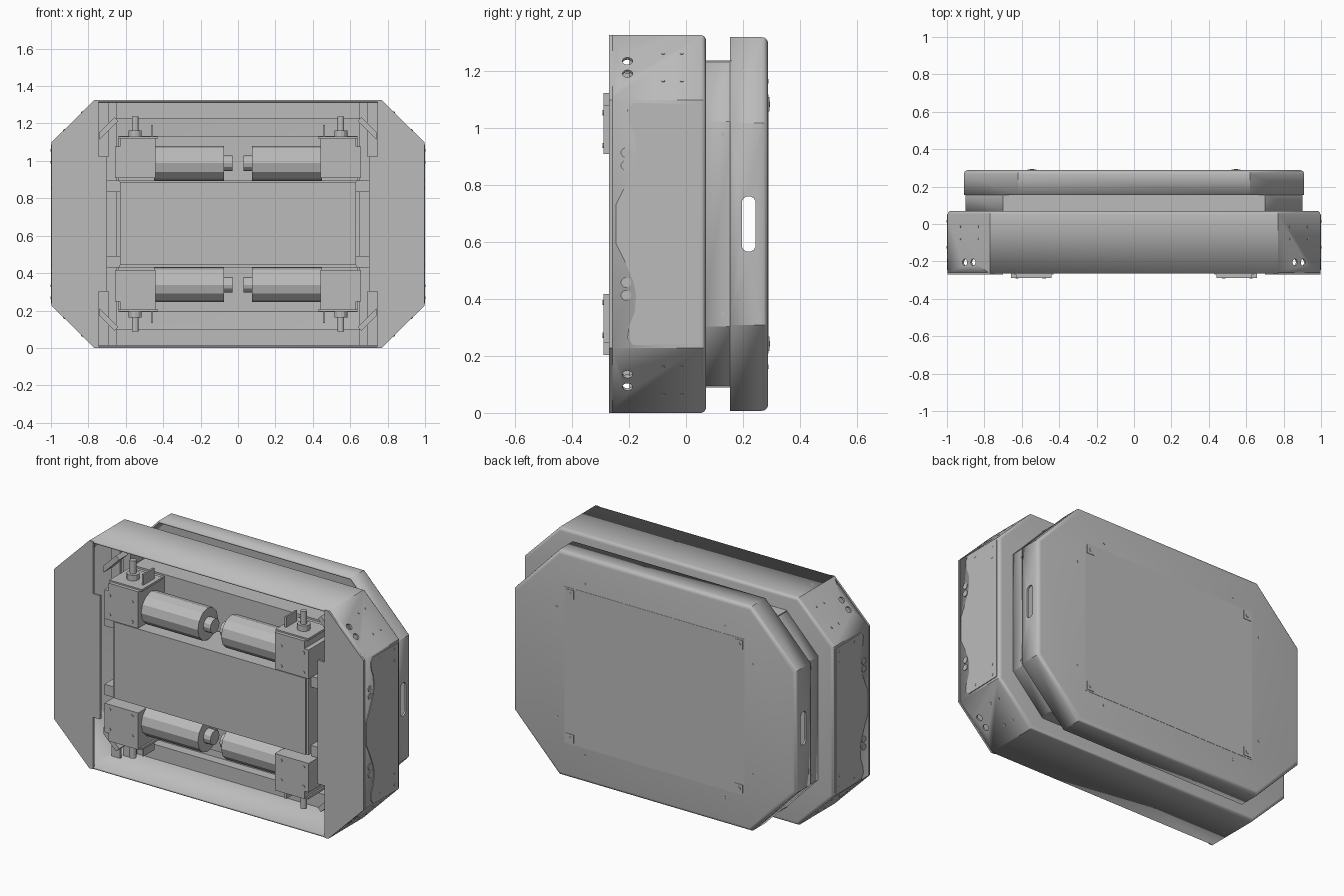
import bpy, bmesh, math
from mathutils import Vector, Matrix

if "Cube" in bpy.data.objects:
    bpy.data.objects.remove(bpy.data.objects["Cube"], do_unlink=True)

H = 0.6625  # half height: parts are laid out about the middle, then lifted by H

grey = bpy.data.materials.new("plain_grey")
grey.use_nodes = True
GREY = (0.5, 0.5, 0.5, 1)
grey.diffuse_color = GREY
grey.node_tree.nodes["Principled BSDF"].inputs["Base Color"].default_value = GREY


def finish(name, bm):
    me = bpy.data.meshes.new(name)
    bmesh.ops.recalc_face_normals(bm, faces=bm.faces) if all(e.is_manifold for e in bm.edges) else None
    bm.to_mesh(me)
    bm.free()
    ob = bpy.data.objects.new(name, me)
    ob.location.z = H
    me.materials.append(grey)
    bpy.context.collection.objects.link(ob)
    return ob


def prism_mesh(pts, axis, lo, hi):
    """Extrude a 2D outline: (x, z) along y, or (y, z) along x."""
    bm = bmesh.new()
    place = (lambda p: (p[0], lo, p[1])) if axis == "y" else (lambda p: (lo, p[0], p[1]))
    face = bm.faces.new([bm.verts.new(place(p)) for p in pts])
    ext = bmesh.ops.extrude_face_region(bm, geom=[face])
    step = Vector((0, hi - lo, 0)) if axis == "y" else Vector((hi - lo, 0, 0))
    bmesh.ops.translate(bm, vec=step, verts=[v for v in ext["geom"] if isinstance(v, bmesh.types.BMVert)])
    bmesh.ops.recalc_face_normals(bm, faces=bm.faces)
    return bm


def prism(name, pts, axis, lo, hi):
    return finish(name, prism_mesh(pts, axis, lo, hi))


def box(name, x, y, z):
    pts = [(x[0], z[0]), (x[1], z[0]), (x[1], z[1]), (x[0], z[1])]
    return prism(name, pts, "y", y[0], y[1])


def flip(r, s):
    return sorted((r[0] * s, r[1] * s))


def corner_boxes(name, x, y, z):
    """One box in each of the four corners."""
    for side, sx in (("left", 1), ("right", -1)):
        for row, sz in (("upper", 1), ("lower", -1)):
            box(f"{row}_{side}_{name}", flip(x, sx), y, flip(z, sz))


def rods(name, items, sides=12):
    """Round rods given as (start, end, radius), all in one object."""
    bm = bmesh.new()
    for a, b, r in items:
        a, b = Vector(a), Vector(b)
        rot = (b - a).to_track_quat("Z", "Y").to_matrix().to_4x4()
        bmesh.ops.create_cone(bm, cap_ends=True, segments=sides, radius1=r, radius2=r,
                              depth=(b - a).length, matrix=Matrix.Translation((a + b) / 2) @ rot)
    return finish(name, bm)


def octagon(x, z, cx, cz):
    q = [(x, cz), (cx, z)]
    return q + [(-a, b) for a, b in q[::-1]] + [(-a, -b) for a, b in q] + [(a, -b) for a, b in q[::-1]]


def tray(name, outline, y_open, y_closed, wall, rounding):
    """Sheet-metal tray with a rounded rim around its closed side."""
    bm = prism_mesh(outline, "y", y_open, y_closed)
    at = lambda e, y: all(abs(v.co.y - y) < 1e-5 for v in e.verts)
    bmesh.ops.bevel(bm, geom=[e for e in bm.edges if at(e, y_closed)], offset=rounding,
                    segments=4, profile=0.5, affect="EDGES")
    bmesh.ops.delete(bm, geom=[f for f in bm.faces if at(f, y_open)], context="FACES")
    ob = finish(name, bm)
    mod = ob.modifiers.new("sheet", "SOLIDIFY")
    mod.thickness, mod.offset = wall, -1
    bpy.ops.object.select_all(action="DESELECT")
    ob.select_set(True)
    bpy.context.view_layer.objects.active = ob
    bpy.ops.object.shade_smooth_by_angle(angle=math.radians(30))
    return ob


def cut(ob, cutter):
    mod = ob.modifiers.new("cut", "BOOLEAN")
    mod.operation, mod.object, mod.solver = "DIFFERENCE", cutter, "EXACT"
    cutter.hide_render = True
    cutter.display_type = "WIRE"
    cutter.hide_set(True)


SIGNS = [(sx, sz) for sx in (1, -1) for sz in (1, -1)]

# Main shell, open to the front, with cable holes in the slanted corners
shell = tray("main_shell", octagon(0.996, H, 0.77, 0.435), -0.265, 0.07, 0.012, 0.018)
holes = []
for sx, sz in SIGNS:
    for t in (-0.022, 0.022):
        c = Vector((sx * (0.883 - t), -0.205, sz * (0.55 + t)))
        d = Vector((sx, 0, sz)) * 0.05
        holes.append((c - d, c + d, 0.018))
cut(shell, rods("cable_hole_cutter", holes, 16))

# Front cover plates on both sides, notched at their inner ends
half = [(0.70, 0.36), (0.745, 0.36), (0.745, H), (0.77, H), (0.998, 0.435)]
for side, sx in (("left", 1), ("right", -1)):
    pts = [(sx * x, z) for x, z in half] + [(sx * x, -z) for x, z in half[::-1]]
    prism(f"{side}_front_cover", pts, "y", -0.27, -0.258)

# Side panels with a wavy front edge
wave = [(0.05, 0.42), (-0.185, 0.425), (-0.205, 0.40), (-0.20, 0.36), (-0.18, 0.31),
        (-0.175, 0.25), (-0.185, 0.20), (-0.215, 0.13), (-0.245, 0.07)]
for side, sx in (("left", 1), ("right", -1)):
    pts = wave + [(y, -z) for y, z in wave[::-1]]
    prism(f"{side}_side_panel", pts, "x", sx * 0.994, sx * 1.0)

# Neck joining the main shell to the rear cover
tray("neck", octagon(0.9, 0.568, 0.70, 0.36), 0.06, 0.17, 0.01, 0.004)
for row, sz in (("upper", 1), ("lower", -1)):
    box(f"{row}_neck_plate", (-0.70, 0.70), (0.06, 0.16), flip((0.56, 0.573), sz))

# Rear cover with a hand slot through both sides
rear = tray("rear_cover", octagon(0.91, 0.655, 0.62, 0.355), 0.155, 0.288, 0.012, 0.022)
slot = [(0.22 + 0.025 * math.cos(a), math.copysign(0.073, math.sin(a)) + 0.025 * math.sin(a))
        for a in [math.radians(15 + 30 * i) for i in range(12)]]
cut(rear, prism("hand_slot_cutter", slot, "x", -1.1, 1.1))

# Rear hatch with square catches
box("rear_hatch", (-0.58, 0.58), (0.286, 0.2895), (-0.455, 0.455))
corner_boxes("hatch_catch", (0.52, 0.57), (0.288, 0.292), (0.395, 0.445))
rods("hatch_catch_screws", [((sx * 0.545, 0.29, sz * 0.42), (sx * 0.545, 0.294, sz * 0.42), 0.01)
                            for sx, sz in SIGNS])

# Central battery box and its side supports
box("battery_box", (-0.63, 0.63), (-0.25, 0.055), (-0.22, 0.225))
box("battery_lid", (-0.615, 0.615), (-0.257, -0.249), (-0.22, 0.225))
corner_boxes("support_block", (0.63, 0.70), (-0.23, -0.14), (0.17, 0.232))

# Inner frame: side rails, edge strips, motor mounting plates
for side, sx in (("left", 1), ("right", -1)):
    box(f"{side}_rail", flip((0.65, 0.70), sx), (-0.06, 0.055), (-0.65, 0.65))
for row, sz in (("upper", 1), ("lower", -1)):
    box(f"{row}_frame_strip", (-0.65, 0.65), (0.0, 0.055), flip((0.565, 0.65), sz))
    box(f"{row}_motor_plate", (-0.64, 0.64), (-0.05, 0.055), flip((0.23, 0.47), sz))
corner_boxes("shell_bracket", (0.69, 0.745), (-0.10, -0.085), (0.36, 0.65))
for sx, sz in SIGNS:
    gusset = [(0.74, 0.45), (0.74, 0.49), (0.66, 0.57), (0.64, 0.55)]
    prism("corner_gusset", [(sx * x, sz * z) for x, z in gusset], "y", -0.18, -0.10)

# Drive units: gearbox, flange, motor, coupling and axle in each corner
corner_boxes("gearbox", (0.44, 0.63), (-0.29, -0.05), (0.246, 0.46))
corner_boxes("gearbox_flange", (0.62, 0.658), (-0.29, -0.10), (0.246, 0.415))
corner_boxes("axle_plate", (0.43, 0.64), (-0.27, -0.08), (0.455, 0.468))
corner_boxes("axle_guard", (0.455, 0.465), (-0.22, -0.12), (0.46, 0.53))
axles, screws = [], []
for sx, sz in SIGNS:
    mid = sz * 0.325
    rods("motor", [((sx * 0.075, -0.17, mid), (sx * 0.45, -0.17, mid), 0.093)])
    rods("motor_coupling", [((sx * 0.03, -0.17, mid), (sx * 0.08, -0.17, mid), 0.042)])
    axles += [((sx * 0.55, -0.18, sz * 0.45), (sx * 0.55, -0.18, sz * 0.575), 0.018),
              ((sx * 0.55, -0.18, sz * 0.45), (sx * 0.55, -0.18, sz * 0.50), 0.035)]
    # Screw heads on gearboxes, side panels, shell corners, top and rear
    for x in (0.48, 0.625):
        for z in (0.275, 0.39):
            screws.append(((sx * x, -0.285, sz * z), (sx * x, -0.2925, sz * z), 0.009))
    for y, z in ((-0.125, 0.395), (0.015, 0.395), (0.015, 0.33)):
        screws.append(((sx * 0.99, y, sz * z), (sx * 1.0015, y, sz * z), 0.007))
    for z in (0.205, 0.25):
        screws.append(((sx * 0.985, -0.21, sz * z), (sx * 1.0, -0.21, sz * z), 0.018))
    for y in (-0.08, -0.015):
        for x, z in ((0.93, 0.502), (0.834, 0.598)):
            c, d = Vector((sx * x, y, sz * z)), Vector((sx, 0, sz)) * 0.002
            screws.append((c - d, c + d, 0.006))
    for x, y in ((0.73, 0.02), (0.73, -0.12), (0.66, 0.02)):
        screws.append(((sx * x, y, sz * 0.655), (sx * x, y, sz * H), 0.007))
    screws.append(((sx * 0.895, 0.13, sz * 0.315), (sx * 0.902, 0.13, sz * 0.315), 0.008))
    for x, z in ((0.45, 0.50), (0.63, 0.32)):
        screws.append(((sx * x, 0.285, sz * z), (sx * x, 0.290, sz * z), 0.008))
rods("axles", axles)
rods("screw_heads", screws, 10)
